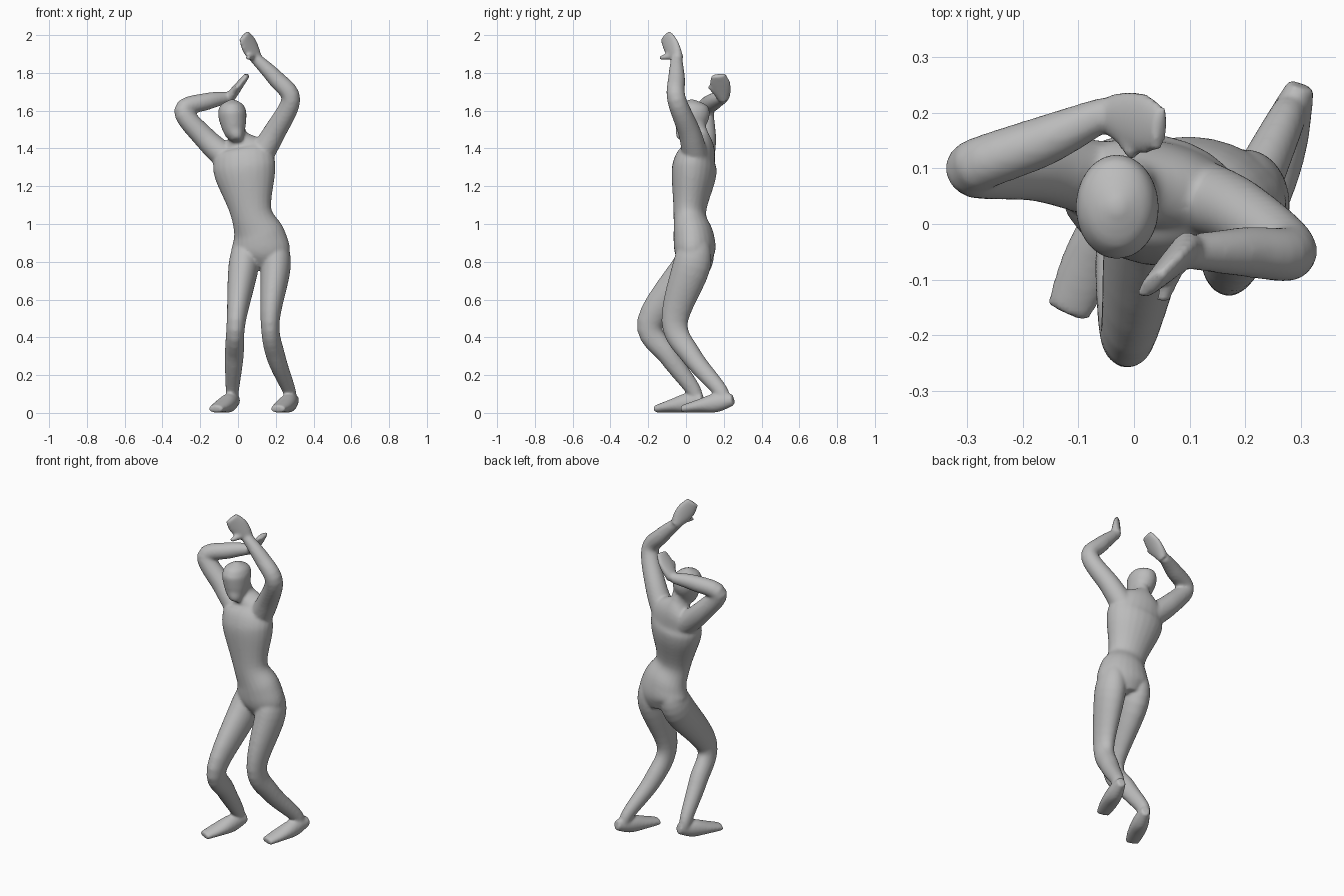
import bpy
import bmesh
import math
from mathutils import Vector

cube = bpy.data.objects.get("Cube")
if cube:
    bpy.data.objects.remove(cube)

SIDES = 24
STEPS = 6
ACROSS = Vector((1, 0, 0))
DEEP = Vector((0, 1, 0))


def catmull(before, start, end, after, t):
    """Smoothly interpolate one number between start and end."""
    leaving = (end - before) / 2
    arriving = (after - start) / 2
    gap = end - start
    ease = 3 * gap - 2 * leaving - arriving
    settle = leaving + arriving - 2 * gap
    return start + t * (leaving + t * (ease + t * settle))


def refine(sections):
    """Insert smooth in-between sections along a path."""
    last = len(sections) - 1
    result = []
    for i in range(last):
        around = [sections[min(max(i + k, 0), last)] for k in range(-1, 3)]
        for step in range(STEPS):
            result.append([catmull(*values, step / STEPS) for values in zip(*around)])
    result.append(sections[last])
    return result


def loft(bm, side, path, widths, depths):
    """Add a closed tube of elliptical sections; widths run along side."""
    rows = refine([(*point, w, d) for point, w, d in zip(path, widths, depths)])
    centres = [Vector(row[:3]) for row in rows]
    rings = []
    for i, (x, y, z, width, depth) in enumerate(rows):
        ahead = centres[min(i + 1, len(rows) - 1)]
        behind = centres[max(i - 1, 0)]
        along = (ahead - behind).normalized()
        across = (side - along * side.dot(along)).normalized()
        through = along.cross(across)
        ring = []
        for k in range(SIDES):
            angle = math.tau * k / SIDES
            offset = across * width * math.cos(angle) + through * depth * math.sin(angle)
            ring.append(bm.verts.new(centres[i] + offset))
        rings.append(ring)
    for lower, upper in zip(rings, rings[1:]):
        for k in range(SIDES):
            n = (k + 1) % SIDES
            bm.faces.new((lower[k], lower[n], upper[n], upper[k]))
    bm.faces.new(rings[0][::-1])
    bm.faces.new(rings[-1])


def straight_loft(bm, side, start, end, widths, depths):
    """Add a tube along a straight line, with evenly spaced sections."""
    last = len(widths) - 1
    path = [Vector(start).lerp(Vector(end), i / last) for i in range(last + 1)]
    loft(bm, side, path, widths, depths)


def add_arm(bm, path):
    radii = (.07, .06, .05, .045, .03)
    loft(bm, DEEP, path, radii, radii)


def add_hand(bm, side, wrist, fingertips):
    widths = (.03, .05, .055, .04)
    depths = (.03, .025, .02, .015)
    straight_loft(bm, side, wrist, fingertips, widths, depths)


def add_thumb(bm, base, tip):
    radii = (.02, .012)
    straight_loft(bm, ACROSS, base, tip, radii, radii)


def add_leg(bm, path):
    widths = (.06, .08, .05, .05, .035, .03)
    depths = (.07, .1, .07, .055, .04, .03)
    loft(bm, ACROSS, path, widths, depths)


def add_foot(bm, heel, toe):
    widths = (.025, .045, .05, .04)
    depths = (.03, .05, .035, .02)
    straight_loft(bm, ACROSS - DEEP / 3, heel, toe, widths, depths)


bm = bmesh.new()

# Torso and neck, turned slightly towards the right
torso_path = [
    (.11, .06, .78), (.12, .05, .85), (.11, .04, .94),
    (.07, .02, 1.06), (.04, .04, 1.25), (.03, .05, 1.33),
    (.02, .07, 1.4), (0, .06, 1.47), (-.01, .05, 1.53),
]
torso_widths = (.09, .155, .14, .11, .16, .165, .14, .05, .05)
torso_depths = (.07, .105, .105, .085, .115, .11, .08, .06, .05)
loft(bm, ACROSS - DEEP / 5, torso_path, torso_widths, torso_depths)

# Head, from the chin to the crown
head_path = [
    (-.01, -.02, 1.44), (-.01, -.01, 1.46), (-.02, .01, 1.5),
    (-.03, .03, 1.58), (-.03, .03, 1.63), (-.03, .03, 1.66),
]
head_widths = (.025, .04, .06, .075, .06, .01)
head_depths = (.03, .05, .07, .095, .075, .01)
loft(bm, ACROSS, head_path, head_widths, head_depths)

# Left arm, raised overhead
add_arm(bm, [
    (.11, .05, 1.35), (.19, .02, 1.48), (.28, -.05, 1.66),
    (.2, -.05, 1.77), (.09, -.05, 1.88),
])
add_hand(bm, ACROSS + DEEP, (.1, -.04, 1.87), (.03, -.11, 2))
add_thumb(bm, (.08, -.06, 1.89), (.05, -.14, 1.88))

# Right arm, folded behind the head
add_arm(bm, [
    (-.06, .08, 1.35), (-.17, .1, 1.45), (-.29, .1, 1.6),
    (-.16, .15, 1.65), (-.05, .2, 1.67),
])
add_hand(bm, DEEP, (-.05, .2, 1.66), (.05, .17, 1.79))
add_thumb(bm, (-.03, .18, 1.68), (0, .12, 1.73))

# Left leg and foot
add_leg(bm, [
    (.19, .05, .92), (.2, .03, .78), (.17, -.06, .48),
    (.2, .03, .3), (.27, .18, .12), (.28, .2, .06),
])
add_foot(bm, (.3, .25, .07), (.21, -.02, .02))

# Right leg and foot, knee further forward
add_leg(bm, [
    (.05, .07, .92), (.03, .03, .78), (-.01, -.19, .48),
    (-.02, -.09, .3), (-.03, .04, .12), (-.03, .05, .06),
])
add_foot(bm, (-.01, .09, .07), (-.12, -.16, .02))

bmesh.ops.recalc_face_normals(bm, faces=bm.faces)
mesh = bpy.data.meshes.new("body")
bm.to_mesh(mesh)
bm.free()
body = bpy.data.objects.new("body", mesh)
bpy.context.scene.collection.objects.link(body)

# Fuse the parts into one soft skin
remesh = body.modifiers.new("fuse", 'REMESH')
remesh.mode = 'VOXEL'
remesh.voxel_size = .008
remesh.use_smooth_shade = True
soften = body.modifiers.new("soften", 'SMOOTH')
soften.factor = .5
soften.iterations = 8

# Plain grey colour
grey = bpy.data.materials.new("plain grey")
grey.use_nodes = True
colour = (.5, .5, .5, 1)
grey.diffuse_color = colour
grey.node_tree.nodes["Principled BSDF"].inputs["Base Color"].default_value = colour
mesh.materials.append(grey)
